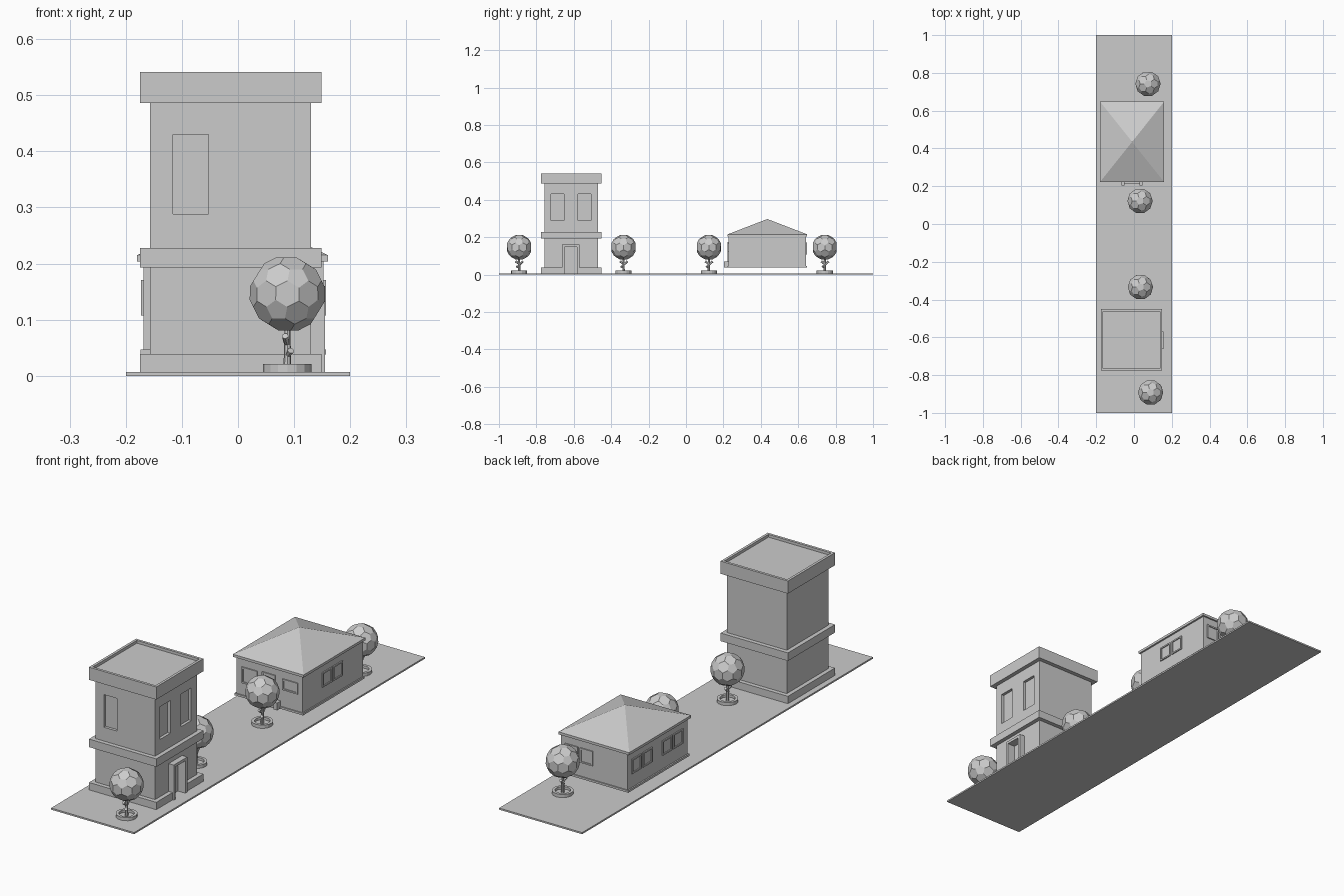
import bpy, bmesh, math
from mathutils import Vector

if "Cube" in bpy.data.objects:
    bpy.data.objects.remove(bpy.data.objects["Cube"])

grey = bpy.data.materials.new("light grey")
grey.diffuse_color = (0.6, 0.6, 0.6, 1)
grey.use_nodes = True
grey.node_tree.nodes["Principled BSDF"].inputs["Base Color"].default_value = grey.diffuse_color


def finish(name, bm):
    bmesh.ops.recalc_face_normals(bm, faces=bm.faces)
    me = bpy.data.meshes.new(name)
    bm.to_mesh(me)
    bm.free()
    me.materials.append(grey)
    ob = bpy.data.objects.new(name, me)
    bpy.context.collection.objects.link(ob)
    return ob


def box(name, x, y, z, normal=None, border=0.0, depth=0.0):
    """Box from ranges; the face along 'normal' may get a sunken panel."""
    bm = bmesh.new()
    bmesh.ops.create_cube(bm, size=1)
    for v in bm.verts:
        v.co = Vector([r[0] + (c + 0.5) * (r[1] - r[0]) for c, r in zip(v.co, (x, y, z))])
    if normal:
        n = Vector(normal)
        bm.normal_update()
        f = max(bm.faces, key=lambda q: q.normal.dot(n))
        bmesh.ops.inset_individual(bm, faces=[f], thickness=border)
        out = bmesh.ops.extrude_discrete_faces(bm, faces=[f])["faces"][0]
        bmesh.ops.translate(bm, verts=out.verts, vec=-n * depth)
    return finish(name, bm)


def cut(target, cutter):
    m = target.modifiers.new("cut", 'BOOLEAN')
    m.operation = 'DIFFERENCE'
    m.solver = 'EXACT'
    m.object = cutter
    cutter.hide_render = True
    cutter.hide_viewport = True


# Ground strip
G = 0.007
box("ground_strip", (-.2, .2), (-1, 1), (0, G))

# Tower: plinth, body, middle band, parapet with sunken flat roof
TX, TY = -.013, -.613


def tier(name, half, z, **kw):
    return box(name, (TX - half, TX + half), (TY - half, TY + half), z, **kw)


plinth = tier("tower_plinth", .162, (G, .039))
body = tier("tower_body", .1435, (G + .002, .5))
tier("tower_band", .162, (.193, .228))
tier("tower_parapet", .162, (.486, .541), normal=(0, 0, 1), border=.016, depth=.012)

# Tower door surround and recessed openings
frame = box("tower_door_frame", (.124, .155), (-.663, -.570), (G, .16))
door_cut = box("door_cutter", (.119, .2), (-.650, -.583), (0, .148))
for part in (plinth, body, frame):
    cut(part, door_cut)
cut(body, box("front_window_cutter", (-.116, -.053), (-.8, TY - .1315), (.288, .43)))
for i, y0 in enumerate((-.722, -.578)):
    cut(body, box(f"side_window_cutter_{i}", (.118, .2), (y0, y0 + .07), (.288, .43)))

# House: raised walls and base trim
HX, HY, HB = (-.168, .152), (.228, .641), .038
box("house_walls", HX, HY, (HB, .21))
box("house_base_trim", (-.174, .157), (.223, .646), (HB, .047))

# House hip roof: eave slab plus four slopes to a point
bm = bmesh.new()
ring = [(-.18, .222), (.16, .222), (.16, .648), (-.18, .648)]
low = [bm.verts.new((a, b, .204)) for a, b in ring]
top = [bm.verts.new((a, b, .215)) for a, b in ring]
peak = bm.verts.new((-.01, .435, .297))
bm.faces.new(low)
for i in range(4):
    j = (i + 1) % 4
    bm.faces.new((low[i], low[j], top[j], top[i]))
    bm.faces.new((top[i], top[j], peak))
finish("house_roof", bm)

# House windows: framed panels standing slightly proud of the walls
P, B, D = .005, .009, .004
Z = (.107, .171)
for i, y0 in enumerate((.265, .34, .475, .55)):
    box(f"left_window_{i}", (HX[0] - P, HX[0] + .005), (y0, y0 + .064), Z, (-1, 0, 0), B, D)
for i, y0 in enumerate((.36, .434)):
    box(f"right_window_{i}", (HX[1] - .005, HX[1] + P), (y0, y0 + .064), Z, (1, 0, 0), B, D)
for i, x0 in enumerate((-.002, .07)):
    box(f"back_window_{i}", (x0, x0 + .062), (HY[1] - .005, HY[1] + P), Z, (0, 1, 0), B, D)
for name, x, z in (("front_window_left", (-.14, -.065), (.1, .17)),
                   ("front_window_right", (.056, .13), (.122, .17)),
                   ("house_door", (-.042, .022), (.047, .175))):
    box(name, x, (HY[0] - P, HY[0] + .005), z, (0, -1, 0), B, D)

# Door step with a low block on either side
box("door_step", (-.05, .031), (.212, HY[0]), (HB, .055))
for side, x0 in (("left", -.065), ("right", .03)):
    box(f"step_block_{side}", (x0, x0 + .016), (.203, HY[0]), (HB, .07))


# Trees
def rod(bm, a, b, r1, r2, n=8):
    a, b = Vector(a), Vector(b)
    res = bmesh.ops.create_cone(bm, cap_ends=True, segments=n, radius1=r1, radius2=r2,
                                depth=(b - a).length)
    rot = Vector((0, 0, 1)).rotation_difference(b - a)
    for v in res["verts"]:
        v.co = rot @ v.co + (a + b) / 2


def tree(i, x, y):
    # faceted crown: hull of the face centres of an icosphere (pentagons, hexagons)
    src = bmesh.new()
    bmesh.ops.create_icosphere(src, subdivisions=2, radius=1)
    bm = bmesh.new()
    for f in src.faces:
        bm.verts.new(f.calc_center_median().normalized() * .068)
    src.free()
    bmesh.ops.convex_hull(bm, input=bm.verts)
    bmesh.ops.dissolve_limit(bm, angle_limit=math.radians(6), verts=bm.verts, edges=bm.edges)
    parts = [finish(f"tree_crown_{i}", bm)]
    parts[0].location.z = .146

    # trunk with short knobby branch stubs
    bm = bmesh.new()
    rod(bm, (0, 0, G), (0, 0, .1), .007, .005)
    for a, b in (((0, 0, .035), (.006, -.013, .045)),
                 ((0, 0, .05), (-.004, .02, .071)),
                 ((0, 0, .055), (-.004, -.018, .071))):
        rod(bm, a, b, .004, .0065, 6)
    parts.append(finish(f"tree_trunk_{i}", bm))

    # planter ring: raised rim around sunken soil
    bm = bmesh.new()
    rod(bm, (0, 0, .005), (0, 0, .021), .043, .043, 16)
    bm.normal_update()
    cap = max(bm.faces, key=lambda f: f.normal.z)
    bmesh.ops.inset_individual(bm, faces=[cap], thickness=.012)
    cap = bmesh.ops.extrude_discrete_faces(bm, faces=[cap])["faces"][0]
    bmesh.ops.translate(bm, verts=cap.verts, vec=(0, 0, -.011))
    parts.append(finish(f"tree_planter_{i}", bm))
    for p in parts:
        p.location.x, p.location.y = x, y


for i, (x, y) in enumerate(((.088, -.892), (.034, -.334), (.032, .122), (.074, .742))):
    tree(i, x, y)
